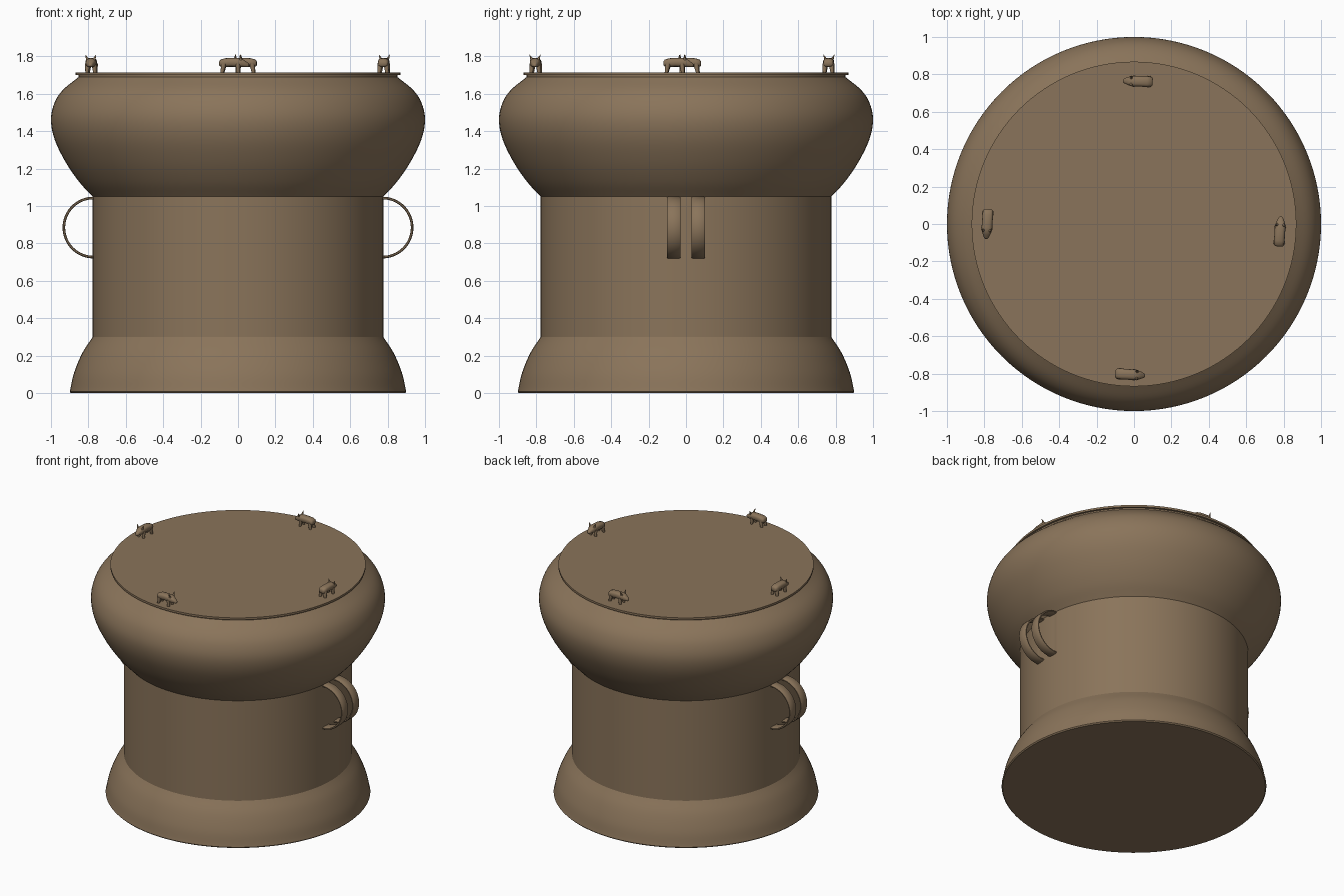
import bpy, bmesh, math
from mathutils import Matrix, Vector

if "Cube" in bpy.data.objects:
    bpy.data.objects.remove(bpy.data.objects["Cube"])

bronze = bpy.data.materials.new("brown bronze")
bronze.diffuse_color = (0.255, 0.175, 0.103, 1)
bronze.use_nodes = True
bronze.node_tree.nodes["Principled BSDF"].inputs["Base Color"].default_value = bronze.diffuse_color


def finish(name, bm, angle=35):
    bmesh.ops.recalc_face_normals(bm, faces=bm.faces)
    me = bpy.data.meshes.new(name)
    bm.to_mesh(me)
    bm.free()
    me.materials.append(bronze)
    ob = bpy.data.objects.new(name, me)
    bpy.context.collection.objects.link(ob)
    bpy.ops.object.select_all(action='DESELECT')
    ob.select_set(True)
    bpy.context.view_layer.objects.active = ob
    bpy.ops.object.shade_smooth_by_angle(angle=math.radians(angle))
    return ob


def loft(bm, rings, caps=True, closed=False):
    """Skin a list of point rings with quads."""
    vs = [[bm.verts.new(p) for p in r] for r in rings]
    n = len(vs[0])
    pairs = list(zip(vs, vs[1:])) + ([(vs[-1], vs[0])] if closed else [])
    for a, b in pairs:
        for i in range(n):
            j = (i + 1) % n
            bm.faces.new((a[i], a[j], b[j], b[i]))
    if caps and not closed:
        bm.faces.new(vs[0])
        bm.faces.new(vs[-1])


def smooth_profile(pts, steps=5):
    """Catmull-Rom through (radius, height) points."""
    p = [Vector(q) for q in pts]
    p = [2 * p[0] - p[1]] + p + [2 * p[-1] - p[-2]]
    out = []
    for i in range(1, len(p) - 2):
        a, b, c, d = p[i - 1:i + 3]
        for k in range(steps):
            t = k / steps
            out.append(0.5 * (2 * b + (c - a) * t + (2 * a - 5 * b + 4 * c - d) * t * t
                              + (3 * b - a - 3 * c + d) * t ** 3))
    return out + [p[-2]]


def revolve(name, profile, seg=128):
    bm = bmesh.new()
    loft(bm, [[(r * math.cos(2 * math.pi * i / seg), r * math.sin(2 * math.pi * i / seg), z)
               for i in range(seg)] for r, z in profile])
    return finish(name, bm, 20)


# drum body: flared foot, straight waist, bulging shoulder
foot = [(0.893, 0), (0.90, 0.008)] + smooth_profile(
    [(0.898, 0.015), (0.876, 0.11), (0.832, 0.215), (0.777, 0.30)])
shoulder = smooth_profile([(0.777, 1.05), (0.85, 1.13), (0.922, 1.235), (0.98, 1.355), (1.0, 1.46),
                           (0.982, 1.55), (0.937, 1.62), (0.852, 1.69)])
revolve("drum_body", foot + shoulder + [(0.852, 1.702)])

# striking plate
revolve("drum_top_plate", [(0.868, 1.70), (0.868, 1.715)])

# paired strap handles on both sides
for side, label in ((1, "right"), (-1, "left")):
    for y in (-0.0655, 0.0655):
        bm = bmesh.new()
        rings = []
        n = 32
        for k in range(n + 1):
            a = -math.pi / 2 + math.pi * k / n
            c, s = math.cos(a), math.sin(a)
            section = ((0.165, -0.031), (0.165, 0.031), (0.161, 0.036), (0.154, 0.036),
                       (0.151, 0.031), (0.151, -0.031), (0.154, -0.036), (0.161, -0.036))
            rings.append([(side * (0.773 + r * c), y + w, 0.885 + r * s) for r, w in section])
        # thin back strip against the waist closes each loop
        loft(bm, rings, closed=True)
        finish(label + "_strap_handle", bm, 40)


def tube(bm, a, b, ra, rb, n=10):
    a, b = Vector(a), Vector(b)
    m = Matrix.Translation((a + b) / 2) @ (b - a).to_track_quat('Z', 'Y').to_matrix().to_4x4()
    bmesh.ops.create_cone(bm, cap_ends=True, segments=n, radius1=ra, radius2=rb,
                          depth=(b - a).length, matrix=m)


def animal(name, x, y, heading):
    """Small four-legged figure, local x is forward."""
    bm = bmesh.new()
    # body and drooping head: position, half width, bottom, top
    secs = ((-0.080, 0.018, 0.036, 0.058), (-0.074, 0.026, 0.030, 0.068), (-0.05, 0.029, 0.028, 0.075),
            (-0.015, 0.028, 0.030, 0.077), (0.02, 0.029, 0.028, 0.077), (0.04, 0.026, 0.028, 0.074),
            (0.058, 0.019, 0.028, 0.062), (0.074, 0.012, 0.028, 0.050), (0.080, 0.006, 0.032, 0.044))
    n = 16
    rings = []
    for px, w, lo, hi in secs:
        ring = []
        for i in range(n):
            t = 2 * math.pi * i / n
            c, s = math.cos(t), math.sin(t)
            c, s = (math.copysign(abs(v) ** 0.75, v) for v in (c, s))
            ring.append((px, w * c, (lo + hi) / 2 + (hi - lo) / 2 * s))
        rings.append(ring)
    loft(bm, rings)
    for sy in (-1, 1):
        tube(bm, (-0.055, sy * 0.017, 0.045), (-0.064, sy * 0.021, -0.002), 0.015, 0.009)
        tube(bm, (0.02, sy * 0.017, 0.045), (0.024, sy * 0.021, -0.002), 0.014, 0.009)
        tube(bm, (0.035, sy * 0.016, 0.066), (0.033, sy * 0.029, 0.094), 0.009, 0.001, 8)
    bm.transform(Matrix.Translation((x, y, 1.715)) @ Matrix.Rotation(math.radians(heading), 4, 'Z'))
    finish(name, bm, 50)


# four figures walking counter-clockwise round the rim
animal("front_figure", -0.02, -0.805, -4)
animal("right_figure", 0.78, -0.04, 86)
animal("back_figure", 0.02, 0.763, 178)
animal("left_figure", -0.785, 0.0, 266)
